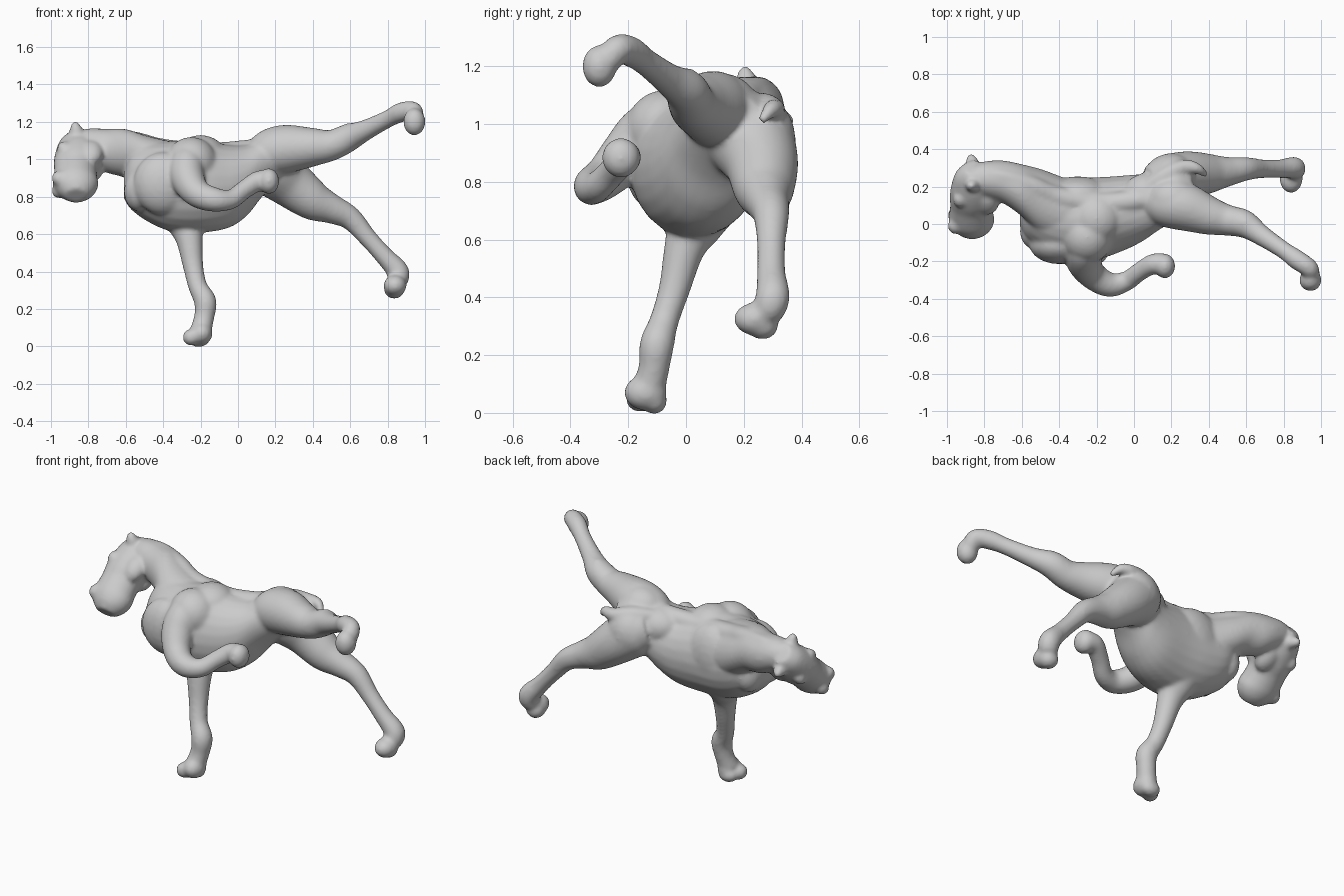
import bpy, bmesh, math
from mathutils import Vector, Matrix

bm = bmesh.new()
SIDES = 24


def catmull(pts, steps=6):
    """Smooth interpolation of stations (position and radii together)."""
    out = []
    for i in range(len(pts) - 1):
        p = [pts[max(0, min(len(pts) - 1, i + k))] for k in (-1, 0, 1, 2)]
        for s in range(steps):
            t = s / steps
            out.append([0.5 * (2 * b + (c - a) * t + (2 * a - 5 * b + 4 * c - d) * t * t
                               + (3 * b - a - 3 * c + d) * t ** 3) for a, b, c, d in zip(*p)])
    out.append(list(pts[-1]))
    return out


def loft(stations, axes=None):
    """Closed tube through (x, y, z, radius_u, radius_v); axes fix the ring plane."""
    st = catmull([s if len(s) == 5 else (*s, s[3]) for s in stations])
    pos = [Vector(s[:3]) for s in st]
    rings, u = [], Vector((0.1, 1, 0.05))
    for i, s in enumerate(st):
        if axes:
            u, v = Vector(axes[0]), Vector(axes[1])
        else:
            t = (pos[min(i + 1, len(pos) - 1)] - pos[max(i - 1, 0)]).normalized()
            u = (u - t * u.dot(t)).normalized()
            v = t.cross(u)
        ring = []
        for k in range(SIDES):
            a = 2 * math.pi * k / SIDES
            ring.append(bm.verts.new(pos[i] + u * s[3] * math.cos(a) + v * s[4] * math.sin(a)))
        rings.append(ring)
    for a, b in zip(rings, rings[1:]):
        for k in range(SIDES):
            j = (k + 1) % SIDES
            bm.faces.new((a[k], a[j], b[j], b[k]))
    bm.faces.new(rings[0][::-1])
    bm.faces.new(rings[-1])


def ball(c, r, aim=(0, 0, 1)):
    """Ellipsoid with its local z turned toward aim."""
    q = Vector((0, 0, 1)).rotation_difference(Vector(aim)).to_matrix().to_4x4()
    m = Matrix.Translation(c) @ q @ Matrix.Diagonal((*r, 1))
    bmesh.ops.create_icosphere(bm, subdivisions=3, radius=1, matrix=m)


YZ = ((0, 1, 0), (0, 0, 1))
# barrel of the body
loft([(-.61, .06, .86, .07, .07), (-.57, .06, .88, .14, .15), (-.48, .05, .875, .195, .21),
      (-.36, .03, .855, .22, .24), (-.2, .03, .855, .22, .248), (-.05, .06, .855, .2, .222),
      (.05, .09, .89, .18, .19), (.13, .13, .96, .165, .16), (.22, .16, 1.01, .14, .13),
      (.31, .17, 1.02, .09, .08)], YZ)
# neck with crest and spine
loft([(-.88, .25, 1.08, .06, .06), (-.8, .24, 1.07, .095, .095), (-.7, .225, 1.045, .115, .118),
      (-.6, .18, 1.03, .14, .132), (-.5, .12, .98, .175, .15), (-.38, .07, .93, .18, .17),
      (-.26, .05, .93, .15, .15)], YZ)
loft([(-.84, .27, 1.11, .04), (-.7, .25, 1.115, .05), (-.55, .2, 1.09, .058),
      (-.4, .14, 1.05, .06), (-.15, .11, 1.03, .06), (.1, .14, 1.05, .06)])

# head, turned toward the front and rolled
W = Vector((0, .66, -.75))
D = Vector((0, -.75, -.66))
POLL = Vector((0, .25, 1.07))
loft([(x, *(POLL + D * t)[1:], rx, w) for t, x, rx, w in (
    (-.07, -.86, .05, .06), (-.02, -.855, .10, .085), (.06, -.855, .122, .105), (.14, -.86, .126, .108),
    (.2, -.868, .115, .1), (.26, -.87, .118, .1), (.31, -.868, .122, .098),
    (.36, -.865, .1, .082), (.4, -.865, .06, .05))], ((1, 0, 0), W))
for s in (-1, 1):
    def at(x, t, w):
        p = POLL + D * t + W * s * w
        return Vector((x, p.y, p.z))
    # cheek, brow, nostril and ear on each side
    ball(at(-.785, .12, .06), (.065, .052, .085), D)
    ball(at(-.93, .1, .07), (.038, .038, .045), D)
    ball(at(-.955, .31, .045), (.042, .04, .045), D)
    a, b = at(-.86, -.01, .07), at(-.875, -.05, .13)
    loft([(*a, .04), (*a.lerp(b, .5), .034), (*b, .014)])

# shoulders, chest and haunches
ball((-.25, -.07, .98), (.14, .14, .14))
ball((-.2, .03, 1.03), (.13, .13, .1))
ball((-.4, -.11, .87), (.16, .105, .17))
ball((-.53, -.04, .83), (.08, .095, .11))
ball((-.53, .14, .84), (.08, .09, .11))
ball((-.3, .15, .9), (.18, .105, .19))
ball((.2, .24, .95), (.14, .14, .155))
ball((.1, .15, .99), (.17, .13, .115))
ball((.21, .13, 1.06), (.14, .12, .115))

# planted foreleg
loft([(-.3, .1, .8, .14), (-.28, .035, .66, .1), (-.26, -.005, .57, .072), (-.24, -.04, .43, .055),
      (-.215, -.075, .32, .051), (-.175, -.1, .24, .06), (-.18, -.11, .16, .054), (-.2, -.13, .08, .058)])
ball((-.195, -.14, .07), (.06, .075, .062))
ball((-.25, -.16, .048), (.047, .05, .046))
ball((-.21, -.11, .04), (.06, .045, .045))

# raised foreleg, folded back
loft([(-.28, -.08, 1.04, .06), (-.275, -.14, .98, .09), (-.27, -.2, .9, .092), (-.22, -.275, .82, .076),
      (-.13, -.325, .785, .066), (-.04, -.305, .785, .053), (.03, -.255, .835, .05), (.1, -.215, .88, .055),
      (.15, -.215, .885, .06)])
ball((.165, -.225, .883), (.056, .067, .07))

# high kicking hind leg
loft([(.08, .14, .99, .08), (.16, .11, 1.035, .12), (.26, .095, 1.055, .13), (.4, .045, 1.065, .104),
      (.5, .02, 1.075, .083), (.59, 0, 1.115, .075), (.68, -.06, 1.155, .056), (.8, -.14, 1.215, .047),
      (.87, -.19, 1.25, .053), (.935, -.235, 1.26, .05), (.945, -.27, 1.22, .048)])
ball((.595, .005, 1.15), (.05, .045, .045))
ball((.943, -.3, 1.2), (.06, .06, .074))

# low kicking hind leg
loft([(.1, .19, .98, .12), (.18, .22, .95, .15), (.28, .26, .87, .13), (.4, .27, .78, .107),
      (.5, .28, .735, .08), (.6, .295, .685, .063), (.69, .295, .585, .05), (.78, .295, .485, .05),
      (.855, .3, .4, .06), (.85, .28, .345, .055)])
ball((.61, .3, .7), (.045, .045, .045))
ball((.84, .24, .325), (.062, .075, .058))
ball((.835, .265, .305), (.056, .056, .052))

# short tail
loft([(.06, .19, 1.05, .04), (.17, .26, 1.06, .05), (.27, .305, 1.05, .04),
      (.34, .295, 1.05, .03), (.385, .26, 1.01, .016)])

bmesh.ops.recalc_face_normals(bm, faces=bm.faces)
mesh = bpy.data.meshes.new("horse_body")
bm.to_mesh(mesh)
bm.free()
horse = bpy.data.objects.new("horse_body", mesh)
bpy.context.collection.objects.link(horse)

# fuse the parts into one smooth skin
fuse = horse.modifiers.new("fuse", 'REMESH')
fuse.mode = 'VOXEL'
fuse.voxel_size = .01
fuse.use_smooth_shade = True
soft = horse.modifiers.new("soften", 'SMOOTH')
soft.factor = .5
soft.iterations = 14
